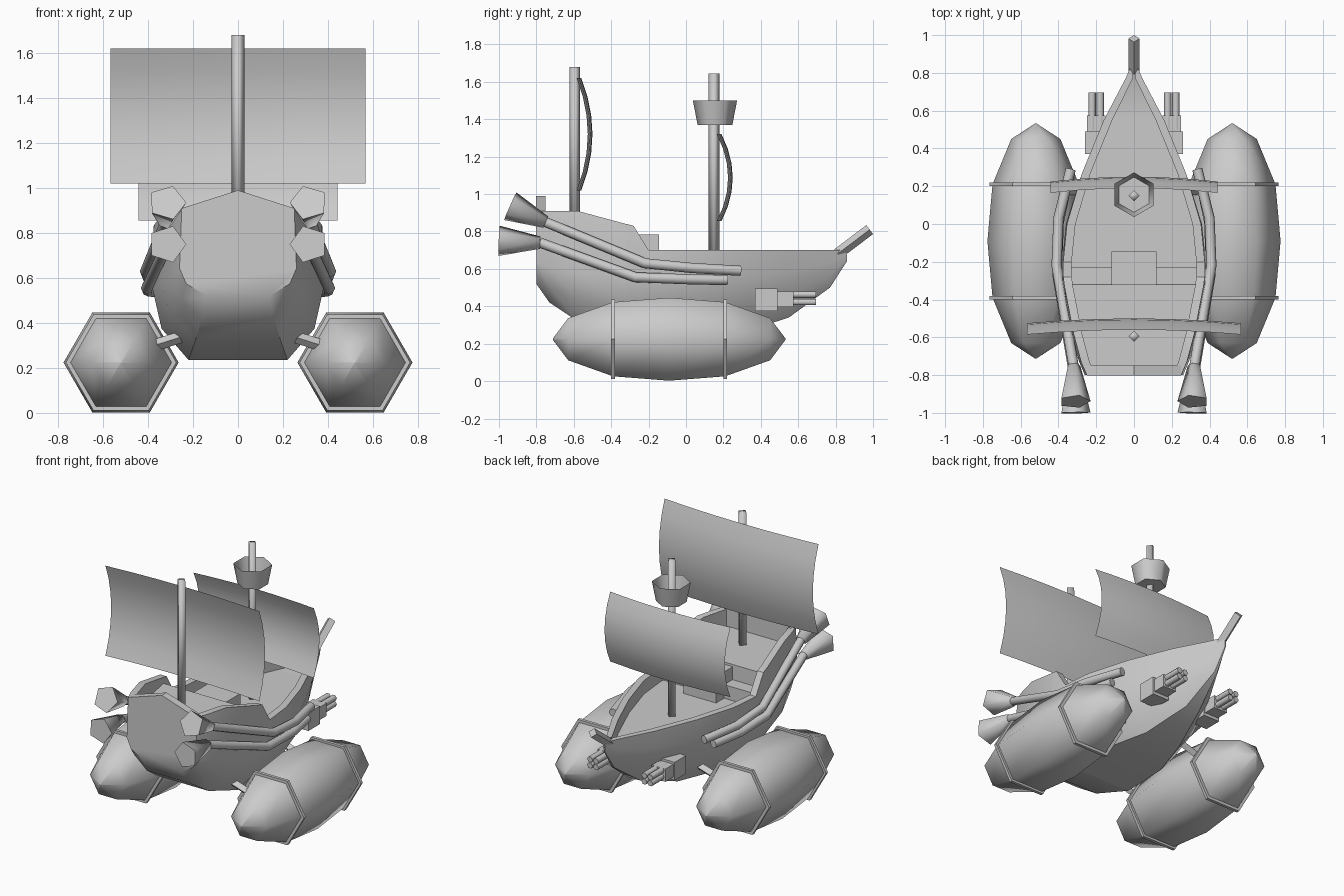
import bpy, bmesh, math
from mathutils import Vector

cube = bpy.data.objects.get("Cube")
if cube:
    bpy.data.objects.remove(cube, do_unlink=True)

grey = bpy.data.materials.new("plain grey")
grey.use_nodes = True
grey.diffuse_color = (0.6, 0.6, 0.6, 1)
grey.node_tree.nodes["Principled BSDF"].inputs["Base Color"].default_value = (0.6, 0.6, 0.6, 1)


def finish(name, bm, angle=None):
    bmesh.ops.remove_doubles(bm, verts=bm.verts, dist=0.0005)
    bmesh.ops.recalc_face_normals(bm, faces=bm.faces)
    mesh = bpy.data.meshes.new(name)
    bm.to_mesh(mesh)
    bm.free()
    mesh.materials.append(grey)
    obj = bpy.data.objects.new(name, mesh)
    bpy.context.collection.objects.link(obj)
    if angle:
        bpy.ops.object.select_all(action="DESELECT")
        obj.select_set(True)
        bpy.context.view_layer.objects.active = obj
        bpy.ops.object.shade_smooth_by_angle(angle=math.radians(angle))
    return obj


def bridge(bm, a, b, closed=True):
    n = len(a)
    for i in range(n if closed else n - 1):
        j = (i + 1) % n
        bm.faces.new((a[i], a[j], b[j], b[i]))


def tube(name, path, radii, sides, angle=60, turn=0.0, cap_end=True):
    """Sweep a regular polygon along a path with a radius at each point."""
    bm = bmesh.new()
    pts = [Vector(p) for p in path]
    rings = []
    for i, p in enumerate(pts):
        d = (pts[min(i + 1, len(pts) - 1)] - pts[max(i - 1, 0)]).normalized()
        ref = Vector((0, 1, 0)) if abs(d.z) > 0.9 else Vector((0, 0, 1))
        u = d.cross(ref).normalized()
        v = u.cross(d)
        ring = []
        for k in range(sides):
            t = math.tau * k / sides + turn
            ring.append(bm.verts.new(p + radii[i] * (u * math.cos(t) + v * math.sin(t))))
        rings.append(ring)
    for a, b in zip(rings, rings[1:]):
        bridge(bm, a, b)
    bm.faces.new(rings[0])
    if cap_end:
        bm.faces.new(rings[-1])
    return finish(name, bm, angle)


def box(name, lo, hi):
    bm = bmesh.new()
    bmesh.ops.create_cube(bm, size=1)
    for v in bm.verts:
        v.co = [(l + h) / 2 + c * (h - l) for l, h, c in zip(lo, hi, v.co)]
    return finish(name, bm)


# Hull: y, rail width, rail height, belly width, bottom width, bottom height, deck height
QUARTER, MAIN = 0.80, 0.61
stations = [
    (-0.80, 0.25, 0.91, 0.26, 0.14, 0.52, QUARTER),
    (-0.73, 0.28, 0.91, 0.29, 0.16, 0.42, QUARTER),
    (-0.58, 0.32, 0.91, 0.34, 0.19, 0.32, QUARTER),
    (-0.32, 0.37, 0.84, 0.38, 0.22, 0.235, QUARTER),
    (-0.315, 0.37, 0.84, 0.38, 0.22, 0.235, MAIN),
    (-0.28, 0.375, 0.83, 0.38, 0.22, 0.235, MAIN),
    (-0.20, 0.375, 0.70, 0.38, 0.22, 0.235, MAIN),
    (0.00, 0.355, 0.70, 0.36, 0.21, 0.235, MAIN),
    (0.27, 0.275, 0.70, 0.275, 0.13, 0.25, MAIN),
    (0.55, 0.16, 0.70, 0.155, 0.05, 0.34, MAIN),
    (0.77, 0.045, 0.70, 0.04, 0.01, 0.50, MAIN),
    (0.86, 0.006, 0.70, 0.005, 0.003, 0.64, MAIN + 0.05),
]
bm = bmesh.new()
rings = []
for y, rail, top, belly, flat, low, deck in stations:
    inner = max(rail - 0.045, rail * 0.15)
    rise = 0.70 - low
    half = [(inner, deck), (inner, top), (rail, top), (belly, low + rise * 0.68),
            (flat + (belly - flat) * 0.75, low + rise * 0.3), (flat, low)]
    section = half + [(-x, z) for x, z in reversed(half)]
    rings.append([bm.verts.new((x, y, z)) for x, z in section])
for a, b in zip(rings, rings[1:]):
    bridge(bm, a, b)
bm.faces.new(rings[0])
bm.faces.new(rings[-1])
finish("hull", bm, 35)

# Peaked stern board
bm = bmesh.new()
board = [(-0.25, 0.78), (0.25, 0.78), (0.25, 0.91), (0, 0.99), (-0.25, 0.91)]
ends = [[bm.verts.new((x, y, z)) for x, z in board] for y in (-0.801, -0.75)]
bridge(bm, *ends)
for e in ends:
    bm.faces.new(e)
finish("stern_board", bm)

# Steps in front of the raised deck
box("middle_step", (-0.12, -0.32, 0.6), (0.12, -0.145, 0.785))
for side, s in (("left", 1), ("right", -1)):
    a, b = sorted((0.12 * s, 0.335 * s))
    box(side + "_step", (a, -0.32, 0.6), (b, -0.23, 0.70))

# Spars
tube("bowsprit", [(0, 0.81, 0.68), (0, 0.982, 0.81)], [0.03] * 2, 4, 30)
tube("aft_mast", [(0, -0.595, 0.78), (0, -0.595, 1.68)], [0.029] * 2, 4, 100)
tube("fore_mast", [(0, 0.15, 0.6), (0, 0.15, 1.645)], [0.029] * 2, 4, 100)
tube("lookout_basket", [(0, 0.155, 1.37), (0, 0.155, 1.5)], [0.093, 0.118], 6, 70,
     math.pi / 6, cap_end=False)


# Sails: thin sheets bowed both ways
def sail(name, half, low, high, y0, belly, bow):
    bm = bmesh.new()
    rows = []
    for i in range(7):
        v = i / 3 - 1
        row = []
        for j in range(7):
            u = j / 3 - 1
            y = y0 + belly * (1 - v * v) + bow * (1 - u * u)
            row.append(bm.verts.new((u * half, y, (low + high) / 2 + v * (high - low) / 2)))
        rows.append(row)
    for a, b in zip(rows, rows[1:]):
        bridge(bm, a, b, closed=False)
    finish(name, bm, 60)


sail("aft_sail", 0.567, 1.02, 1.62, -0.585, 0.06, 0.025)
sail("fore_sail", 0.443, 0.855, 1.32, 0.165, 0.06, 0.025)

for side, s in (("left", 1), ("right", -1)):
    # Pontoon with two hoops
    cx, cy, cz = 0.52 * s, -0.09, 0.224
    shape = [(-0.622, 0.004), (-0.54, 0.13), (-0.3, 0.229), (0, 0.256),
             (0.3, 0.229), (0.54, 0.13), (0.622, 0.004)]
    tube(side + "_pontoon", [(cx, cy + d, cz) for d, r in shape], [r for d, r in shape], 6, 75)
    for end, y in (("front", 0.21), ("back", -0.39)):
        tube(f"{side}_{end}_hoop", [(cx, y - 0.01, cz), (cx, y + 0.01, cz)], [0.246] * 2, 6, 20)
        # Strut from hull to pontoon
        tube(f"{side}_{end}_strut", [(0.15 * s, y - 0.03, 0.37), (0.42 * s, y - 0.03, 0.285)],
             [0.026] * 2, 4, 20)

    # Exhaust pipes with flared ends
    upper = [(0.32, -0.75, 0.85), (0.41, -0.22, 0.63), (0.40, 0.03, 0.605), (0.335, 0.29, 0.59)]
    lower = [(0.32, -0.78, 0.74), (0.405, -0.27, 0.555), (0.40, 0, 0.545), (0.355, 0.22, 0.54)]
    for level, path, tip in (("upper", upper, (0.315, -0.94, 0.935)),
                             ("lower", lower, (0.315, -1.0, 0.75))):
        flip = [(x * s, y, z) for x, y, z in path]
        tube(f"{side}_{level}_pipe", flip, [0.027] * 4, 8, 50)
        tube(f"{side}_{level}_flare", [flip[0], (tip[0] * s, tip[1], tip[2])],
             [0.035, 0.085], 5, 80, 0 if s > 0 else math.pi)

    # Gun with a cluster of barrels
    gx, gz = 0.2 * s, 0.435
    box(side + "_gun_mount", (gx - 0.06, 0.37, gz - 0.06), (gx + 0.06, 0.49, gz + 0.06))
    box(side + "_gun_collar", (gx - 0.05, 0.48, gz - 0.04), (gx + 0.05, 0.575, gz + 0.045))
    for i in range(4):
        bx = gx + 0.022 * (1 if i % 2 else -1)
        bz = gz + 0.008 + 0.02 * (1 if i > 1 else -1)
        tube(f"{side}_barrel_{i + 1}", [(bx, 0.5, bz), (bx, 0.695, bz)], [0.02] * 2, 6, 70)
